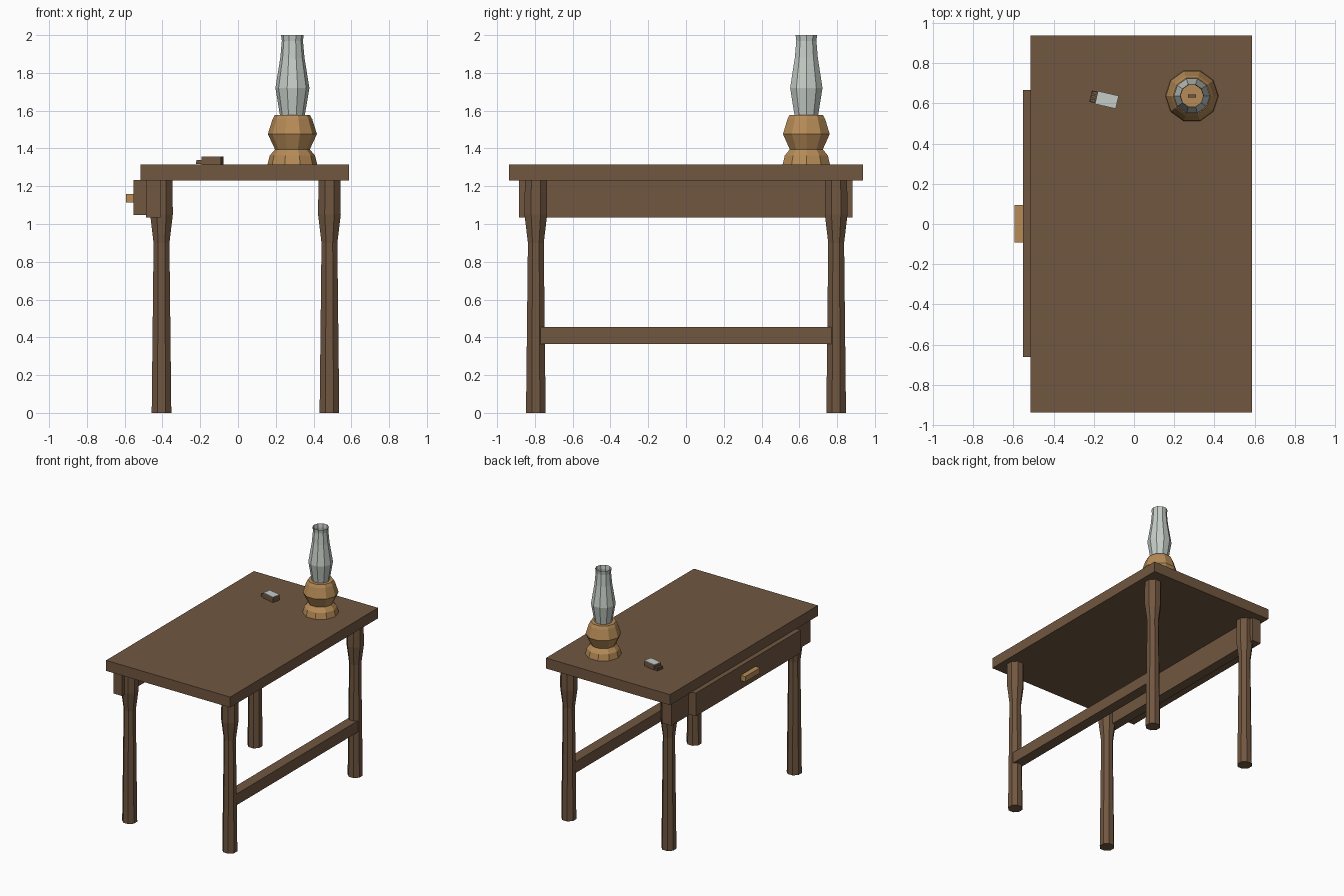
import bpy, math
from mathutils import Matrix

cube = bpy.data.objects.get("Cube")
if cube:
    bpy.data.objects.remove(cube, do_unlink=True)


def material(name, rgb):
    m = bpy.data.materials.new(name)
    m.use_nodes = True
    m.diffuse_color = (*rgb, 1)
    m.node_tree.nodes["Principled BSDF"].inputs["Base Color"].default_value = (*rgb, 1)
    return m


WOOD = material("brown wood", (0.165, 0.095, 0.052))
BRASS = material("warm brass", (0.47, 0.26, 0.095))
PALE = material("pale glass", (0.56, 0.61, 0.57))


def add(name, verts, faces, mat):
    mesh = bpy.data.meshes.new(name)
    mesh.from_pydata(verts, [], faces)
    mesh.materials.append(mat)
    obj = bpy.data.objects.new(name, mesh)
    bpy.context.collection.objects.link(obj)
    return obj


def box(name, x, y, z, mat):
    """Box from (min, max) ranges."""
    verts = [(a, b, c) for a in x for b in y for c in z]
    faces = [(0, 1, 3, 2), (4, 6, 7, 5), (0, 4, 5, 1),
             (2, 3, 7, 6), (0, 2, 6, 4), (1, 5, 7, 3)]
    return add(name, verts, faces, mat)


def lathe(name, profile, sides, center, mat, turn=0, caps=True):
    """Faceted turned shape from (radius, height) pairs, bottom to top."""
    verts, faces = [], []
    for r, z in profile:
        for i in range(sides):
            a = math.tau * i / sides + turn
            verts.append((center[0] + r * math.cos(a), center[1] + r * math.sin(a), z))
    for k in range(len(profile) - 1):
        for i in range(sides):
            j = (i + 1) % sides
            faces.append((k * sides + i, k * sides + j,
                          (k + 1) * sides + j, (k + 1) * sides + i))
    if caps:
        faces.append(tuple(reversed(range(sides))))
        faces.append(tuple(range(len(verts) - sides, len(verts))))
    return add(name, verts, faces, mat)


# Table top
box("table_top", (-0.515, 0.587), (-0.938, 0.938), (1.23, 1.314), WOOD)

# Octagonal legs with flats facing the sides
flat = 1 / math.cos(math.pi / 8)
leg_profile = [(r * flat, z) for r, z in
               [(0.052, 0), (0.042, 0.9), (0.06, 1.05), (0.058, 1.235)]]
for side, x in (("right", -0.405), ("left", 0.484)):
    for end, y in (("front", -0.795), ("back", 0.795)):
        lathe(f"{end}_{side}_leg", leg_profile, 8, (x, y), WOOD, math.pi / 8)

# Apron, drawer and handle on one long side, stretcher on the other
box("apron", (-0.487, -0.41), (-0.884, 0.882), (1.035, 1.232), WOOD)
box("drawer_front", (-0.553, -0.48), (-0.662, 0.665), (1.047, 1.232), WOOD)
box("drawer_handle", (-0.593, -0.55), (-0.092, 0.095), (1.115, 1.158), BRASS)
box("stretcher", (0.442, 0.526), (-0.79, 0.79), (0.365, 0.455), WOOD)

# Oil lamp
lamp = (0.288, 0.637)
lathe("lamp_base", [(0.132, 1.314), (0.12, 1.362), (0.092, 1.395), (0.13, 1.476),
                    (0.105, 1.555), (0.093, 1.577)], 10, lamp, BRASS)
lathe("lamp_chimney", [(0.066, 1.577), (0.09, 1.72), (0.064, 1.88), (0.056, 1.97),
                       (0.06, 2.0)], 10, lamp, PALE, caps=False)
box("lamp_wick", (lamp[0] - 0.02, lamp[0] + 0.02), (lamp[1] - 0.008, lamp[1] + 0.008),
    (1.575, 1.61), WOOD)

# Matchbox, slightly turned, with its tray of matches pulled out
place = Matrix.Translation((-0.135, 0.617, 1.314)) @ Matrix.Rotation(math.radians(-13), 4, "Z")
parts = [
    box("matchbox_sleeve", (-0.053, 0.053), (-0.033, 0.033), (0, 0.04), WOOD),
    box("matchbox_label", (-0.053, 0.053), (-0.033, 0.033), (0.04, 0.044), PALE),
    box("matchbox_tray", (-0.083, -0.05), (-0.029, 0.029), (0.003, 0.016), WOOD),
]
for i in range(3):
    y = (i - 1) * 0.02
    parts.append(box(f"match_{i + 1}", (-0.081, -0.05), (y - 0.007, y + 0.007),
                     (0.015, 0.026), WOOD))
for part in parts:
    part.matrix_world = place
